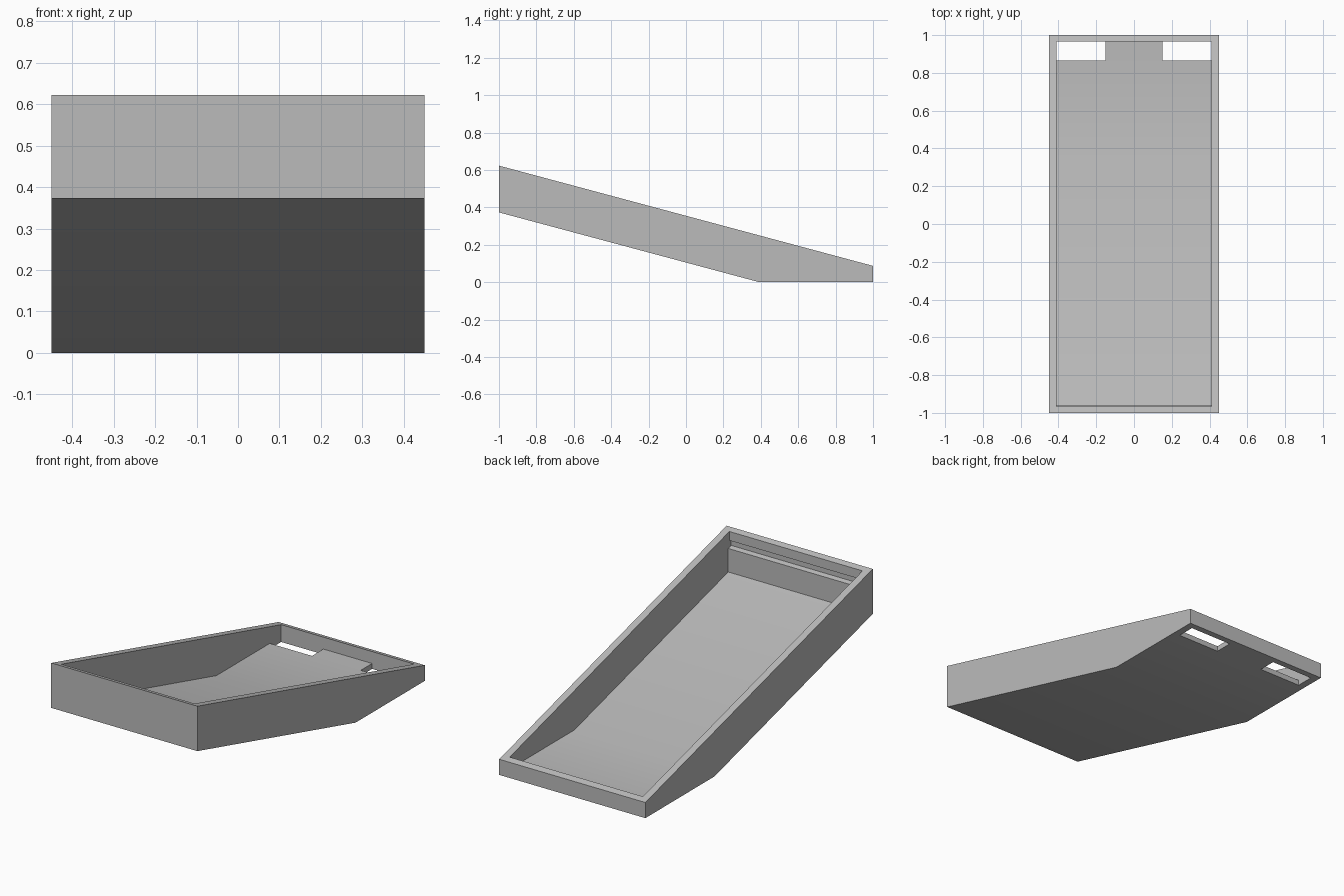
import bpy
import bmesh

cube = bpy.data.objects.get("Cube")
if cube:
    bpy.data.objects.remove(cube, do_unlink=True)

grey = bpy.data.materials.new("plain grey")
grey.use_nodes = True
grey.diffuse_color = (0.5, 0.5, 0.5, 1)
grey.node_tree.nodes["Principled BSDF"].inputs["Base Color"].default_value = (0.5, 0.5, 0.5, 1)

SLOPE = 0.268      # fall of the tray from front to back
FLOOR = 0.03
TOP, BOTTOM = 0.623, 0.373


def slope_z(y, start):
    return start - SLOPE * (y + 1)


def prism(name, profile, x0, x1):
    """Extrude a side profile of (y, z) points along x."""
    bm = bmesh.new()
    face = bm.faces.new([bm.verts.new((x0, y, z)) for y, z in profile])
    grown = bmesh.ops.extrude_face_region(bm, geom=[face])["geom"]
    moved = [v for v in grown if isinstance(v, bmesh.types.BMVert)]
    bmesh.ops.translate(bm, verts=moved, vec=(x1 - x0, 0, 0))
    bmesh.ops.recalc_face_normals(bm, faces=bm.faces)
    mesh = bpy.data.meshes.new(name)
    bm.to_mesh(mesh)
    bm.free()
    mesh.materials.append(grey)
    obj = bpy.data.objects.new(name, mesh)
    bpy.context.collection.objects.link(obj)
    return obj


def cut(target, cutter):
    """Subtract the cutter, then discard it."""
    cutter.hide_render = True
    mod = target.modifiers.new("cut", "BOOLEAN")
    mod.operation = "DIFFERENCE"
    mod.solver = "EXACT"
    mod.object = cutter
    bpy.context.view_layer.objects.active = target
    bpy.ops.object.modifier_apply(modifier=mod.name)
    bpy.data.objects.remove(cutter, do_unlink=True)


# Sloping outer shell with a flat foot at the back
bend = BOTTOM / SLOPE - 1
tray = prism("sloped_tray", [
    (-1, BOTTOM), (-1, TOP), (1, slope_z(1, TOP)), (1, 0), (bend, 0)], -0.45, 0.45)

# Open cavity, with a slot along the front wall
lip, wall, slot, back = -0.967, -0.957, -0.983, 0.965
inner = BOTTOM + 0.031
cavity = prism("cavity_cutter", [
    (lip, 1), (lip, slope_z(lip, TOP - 0.05)),
    (slot, slope_z(slot, TOP - 0.05)), (slot, slope_z(slot, TOP - 0.088)),
    (wall, slope_z(wall, TOP - 0.088)), (wall, slope_z(wall, inner)),
    ((inner - FLOOR) / SLOPE - 1, FLOOR), (back, FLOOR), (back, 1)], -0.41, 0.41)
cut(tray, cavity)

# Two openings through the floor at the back corners
for side in (-1, 1):
    x0, x1 = sorted((side * 0.15, side * 0.41))
    hole = prism("floor_opening_cutter",
                 [(0.865, -0.1), (back, -0.1), (back, 0.06), (0.865, 0.06)], x0, x1)
    cut(tray, hole)

# Soft shading across the shallow floor bend, sharp elsewhere
bpy.ops.object.select_all(action="DESELECT")
tray.select_set(True)
bpy.context.view_layer.objects.active = tray
bpy.ops.object.shade_smooth_by_angle(angle=0.52)
